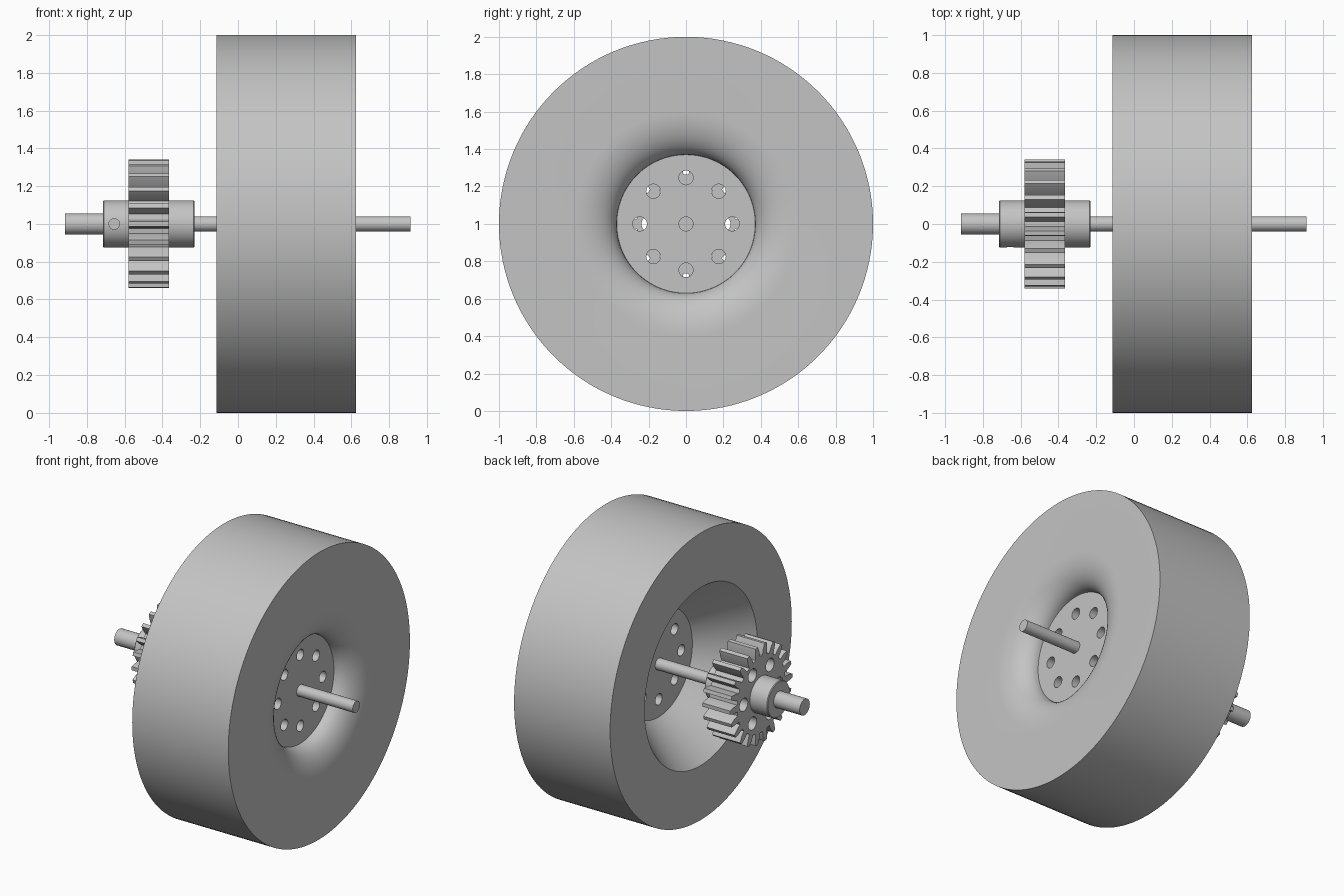
import bpy, bmesh
from math import pi, sin, cos, radians
from mathutils import Matrix, Vector

cube = bpy.data.objects.get("Cube")
if cube:
    bpy.data.objects.remove(cube, do_unlink=True)

grey = bpy.data.materials.new("plain grey")
grey.use_nodes = True
grey.diffuse_color = (0.55, 0.55, 0.55, 1)
for node in grey.node_tree.nodes:
    if node.type == 'BSDF_PRINCIPLED':
        node.inputs["Base Color"].default_value = grey.diffuse_color

AXLE = Vector((0, 0, 1))          # every part turns about this line along x


def finish(bm, name):
    bmesh.ops.recalc_face_normals(bm, faces=bm.faces[:])
    mesh = bpy.data.meshes.new(name)
    bm.to_mesh(mesh)
    bm.free()
    mesh.materials.append(grey)
    ob = bpy.data.objects.new(name, mesh)
    bpy.context.collection.objects.link(ob)
    return ob


def select(ob):
    bpy.ops.object.select_all(action='DESELECT')
    ob.select_set(True)
    bpy.context.view_layer.objects.active = ob


def smooth(ob):
    select(ob)
    bpy.ops.object.shade_smooth_by_angle(angle=radians(30))


def revolve(name, profile, steps=96):
    """Turn a closed (x, radius) outline about the axle."""
    bm = bmesh.new()
    verts = [bm.verts.new(AXLE + Vector((x, 0, r))) for x, r in profile]
    edges = [bm.edges.new((v, verts[i - 1])) for i, v in enumerate(verts)]
    bmesh.ops.spin(bm, geom=verts + edges, cent=AXLE, axis=(1, 0, 0),
                   angle=2 * pi, steps=steps, use_merge=True)
    bmesh.ops.remove_doubles(bm, verts=bm.verts[:], dist=1e-5)
    return finish(bm, name)


def add_rod(bm, centre, radius, length, axis='X', sides=32):
    turn = Matrix.Rotation(pi / 2, 4, 'Y' if axis == 'X' else 'X')
    bmesh.ops.create_cone(bm, cap_ends=True, segments=sides, radius1=radius,
                          radius2=radius, depth=length,
                          matrix=Matrix.Translation(centre) @ turn)


def rod(name, x0, x1, radius):
    bm = bmesh.new()
    add_rod(bm, AXLE + Vector(((x0 + x1) / 2, 0, 0)), radius, x1 - x0)
    ob = finish(bm, name)
    smooth(ob)
    return ob


def cut(ob, bm):
    """Subtract the cutter mesh and throw it away."""
    cutter = finish(bm, "cutter")
    cutter.hide_render = True
    mod = ob.modifiers.new("holes", 'BOOLEAN')
    mod.operation = 'DIFFERENCE'
    mod.solver = 'EXACT'
    mod.object = cutter
    select(ob)
    bpy.ops.object.modifier_apply(modifier=mod.name)
    bpy.data.objects.remove(cutter, do_unlink=True)


def hole_ring(count, ring, radius, x, length):
    bm = bmesh.new()
    for i in range(count):
        a = 2 * pi * i / count
        add_rod(bm, AXLE + Vector((x, ring * cos(a), ring * sin(a))),
                radius, length)
    return bm


# wheel: wide tread, dished back, rounded lip around the front plate
plate_front, plate_back, plate_r = 0.48, 0.21, 0.37
face, back, lip = 0.625, -0.115, 0.23
outline = [(plate_back, 0.03), (plate_back, plate_r), (back, 0.62),
           (back, 1), (face, 1)]
for i in range(13):
    t = pi / 2 * i / 12
    outline.append((plate_front + (face - plate_front) * cos(t),
                    plate_r + lip * (1 - sin(t))))
outline.append((plate_front, 0.03))
wheel = revolve("wheel", outline, 128)
cut(wheel, hole_ring(8, 0.247, 0.038, 0.35, 0.6))
smooth(wheel)

# axle: thin through the wheel, thicker at the drive end
rod("axle", -0.72, 0.912, 0.04)
rod("axle_end", -0.915, -0.6, 0.056)

# gear hub with a set screw hole
hub = revolve("gear_hub", [(-0.715, 0.03), (-0.715, 0.12), (-0.71, 0.125),
                           (-0.235, 0.125), (-0.23, 0.12), (-0.23, 0.03)], 64)
bm = bmesh.new()
add_rod(bm, AXLE + Vector((-0.655, -0.11, 0)), 0.028, 0.1, 'Y')
cut(hub, bm)
smooth(hub)

# gear: tapered teeth around a drilled web
teeth, root, mid, tip = 22, 0.265, 0.305, 0.342
x0, x1 = -0.58, -0.365
pitch = 2 * pi / teeth
bm = bmesh.new()
ring = []
for i in range(teeth):
    for offset, r in ((-0.32, root), (-0.25, mid), (-0.13, tip),
                      (0.13, tip), (0.25, mid), (0.32, root)):
        a = (i + offset) * pitch
        ring.append(bm.verts.new(AXLE + Vector((x0, r * cos(a), r * sin(a)))))
side = bm.faces.new(ring)
grown = bmesh.ops.extrude_face_region(bm, geom=[side], use_keep_orig=True)
bmesh.ops.translate(bm, vec=(x1 - x0, 0, 0), verts=[
    g for g in grown["geom"] if isinstance(g, bmesh.types.BMVert)])
gear = finish(bm, "gear")
cut(gear, hole_ring(6, 0.193, 0.045, (x0 + x1) / 2, 0.4))
smooth(gear)
